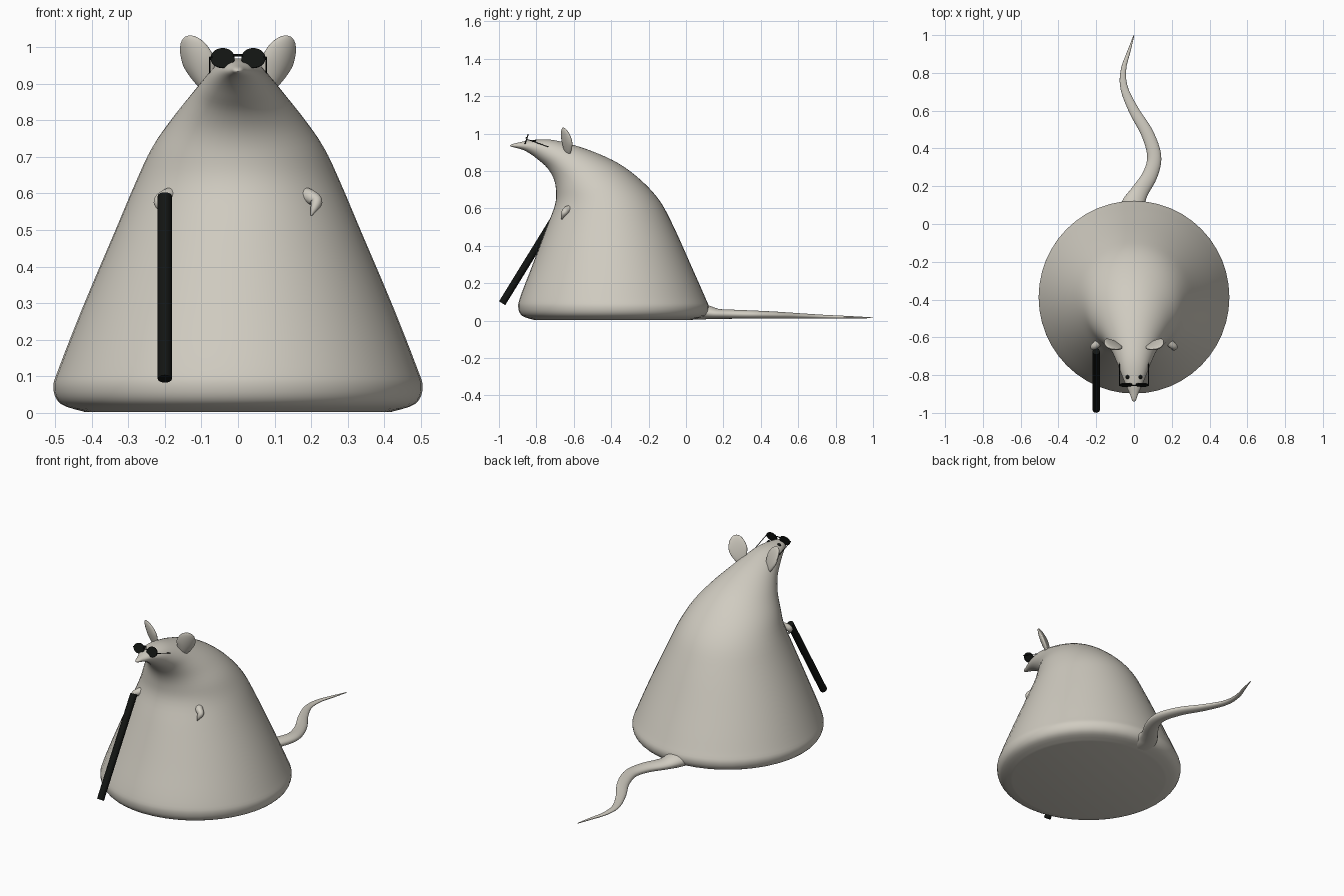
import bpy, bmesh, math
from mathutils import Vector, Matrix

if "Cube" in bpy.data.objects:
    bpy.data.objects.remove(bpy.data.objects["Cube"])


def material(name, rgb):
    m = bpy.data.materials.new(name)
    m.diffuse_color = (*rgb, 1)
    m.use_nodes = True
    m.node_tree.nodes["Principled BSDF"].inputs["Base Color"].default_value = m.diffuse_color
    return m


FUR = material("pale warm grey", (0.63, 0.60, 0.53))
BLACK = material("black", (0.006, 0.007, 0.006))


def finish(name, bm, mat, angle=50):
    bmesh.ops.recalc_face_normals(bm, faces=bm.faces)
    me = bpy.data.meshes.new(name)
    bm.to_mesh(me)
    bm.free()
    ob = bpy.data.objects.new(name, me)
    bpy.context.collection.objects.link(ob)
    me.materials.append(mat)
    bpy.ops.object.select_all(action='DESELECT')
    ob.select_set(True)
    bpy.context.view_layer.objects.active = ob
    bpy.ops.object.shade_smooth_by_angle(angle=math.radians(angle))
    return ob


def smooth_rows(rows, steps):
    """Catmull-Rom interpolation of number rows."""
    out = []
    n = len(rows)
    for i in range(n - 1):
        quads = zip(rows[max(i - 1, 0)], rows[i], rows[i + 1], rows[min(i + 2, n - 1)])
        quads = list(quads)
        for s in range(steps):
            t = s / steps
            out.append([0.5 * (2 * b + (c - a) * t + (2 * a - 5 * b + 4 * c - d) * t * t
                               + (3 * b - a - 3 * c + d) * t ** 3) for a, b, c, d in quads])
    return out + [list(rows[-1])]


def loft(bm, rings):
    """Each ring is (centre, axis_a, axis_b)."""
    sides = 48
    loops = []
    for c, a, b in rings:
        loops.append([bm.verts.new(c + a * math.cos(2 * math.pi * k / sides)
                                   + b * math.sin(2 * math.pi * k / sides))
                      for k in range(sides)])
    for p, q in zip(loops, loops[1:]):
        for k in range(sides):
            j = (k + 1) % sides
            bm.faces.new((p[k], p[j], q[j], q[k]))
    bm.faces.new(loops[0])
    bm.faces.new(loops[-1])


def tube(name, rows, mat):
    """Rows are x, y, z, sideways radius, other radius."""
    rows = smooth_rows(rows, 6)
    pts = [Vector(r[:3]) for r in rows]
    rings = []
    for i, r in enumerate(rows):
        d = (pts[min(i + 1, len(pts) - 1)] - pts[max(i - 1, 0)]).normalized()
        side = d.cross(Vector((0, 0, 1))).normalized()
        rings.append((pts[i], side * r[3], side.cross(d) * r[4]))
    bm = bmesh.new()
    loft(bm, rings)
    return finish(name, bm, mat)


def rod(name, p, q, r, mat, sides=16):
    p, q = Vector(p), Vector(q)
    d = q - p
    bm = bmesh.new()
    bmesh.ops.create_cone(bm, cap_ends=True, segments=sides, radius1=r, radius2=r,
                          depth=d.length,
                          matrix=Matrix.Translation((p + q) / 2)
                          @ d.to_track_quat('Z', 'Y').to_matrix().to_4x4())
    return finish(name, bm, mat)


# Body and head: front y,z / back y,z / half width
sections = [
    (-.81, .003, .03, .003, .42), (-.875, .025, .10, .025, .485),
    (-.897, .07, .122, .07, .505), (-.885, .13, .10, .13, .487),
    (-.82, .30, .025, .30, .42), (-.745, .50, -.065, .50, .335),
    (-.70, .62, -.14, .64, .28), (-.695, .70, -.24, .75, .235),
    (-.71, .765, -.36, .84, .18), (-.745, .82, -.50, .905, .13),
    (-.79, .86, -.63, .947, .095), (-.83, .89, -.73, .968, .07),
    (-.87, .912, -.83, .965, .044), (-.91, .924, -.89, .953, .022),
    (-.932, .929, -.925, .945, .012), (-.94, .934, -.939, .938, .003)]
rings = []
for fy, fz, by, bz, w in smooth_rows(sections, 4):
    f, b = Vector((0, fy, fz)), Vector((0, by, bz))
    rings.append(((f + b) / 2, (b - f) / 2, Vector((w, 0, 0))))
bm = bmesh.new()
loft(bm, rings)
finish("body", bm, FUR)

# Winding tail
tube("tail", [
    (-.01, .05, .05, .085, .045), (0, .11, .045, .062, .038), (.03, .17, .036, .046, .027),
    (.085, .26, .034, .040, .024), (.107, .36, .032, .037, .022),
    (.07, .48, .029, .033, .019), (0, .60, .025, .027, .015),
    (-.052, .72, .021, .020, .011), (-.055, .82, .019, .014, .008),
    (-.025, .92, .017, .008, .005), (0, 1.0, .015, .002, .002)], FUR)

for s, side in ((-1, "right"), (1, "left")):
    # Small paw
    tube(side + "_paw", [
        (s * .165, -.60, .60, .022, .022), (s * .195, -.635, .592, .020, .020),
        (s * .214, -.650, .578, .017, .017), (s * .208, -.660, .558, .010, .010),
        (s * .20, -.663, .54, .002, .002)], FUR)

    # Ear: flattened ball, narrower at the root
    bm = bmesh.new()
    bmesh.ops.create_uvsphere(bm, u_segments=32, v_segments=20, radius=1)
    for v in bm.verts:
        x, y, z = v.co
        k = 1 if z > 0 else 1 + 0.3 * z
        v.co = (x * .050 * k, y * .015 + .010 * x * x - .006, z * .080)
    turn = (Matrix.Rotation(math.radians(28 * s), 4, 'Z')
            @ Matrix.Rotation(math.radians(16), 4, 'X')
            @ Matrix.Rotation(math.radians(14 * s), 4, 'Y'))
    bm.transform(Matrix.Translation((s * .109, -.638, .958)) @ turn)
    finish(side + "_ear", bm, FUR)

    # Eye
    bm = bmesh.new()
    bmesh.ops.create_uvsphere(bm, u_segments=16, v_segments=10, radius=.011,
                              matrix=Matrix.Translation((s * .033, -.81, .956)))
    finish(side + "_eye", bm, BLACK)

    # Dark lens and its temple
    bm = bmesh.new()
    bmesh.ops.create_cone(bm, cap_ends=True, segments=32, radius1=1, radius2=1, depth=1)
    bm.transform(Matrix.Translation((s * .042, -.852, .970))
                 @ Matrix.Rotation(math.radians(72), 4, 'X')
                 @ Matrix.Diagonal((.033, .028, .006, 1)))
    finish(side + "_lens", bm, BLACK)
    rod(side + "_temple", (s * .077, -.857, .972), (s * .077, -.715, .922), .002, BLACK, 8)
    rod(side + "_hinge", (s * .070, -.855, .972), (s * .078, -.857, .972), .002, BLACK, 8)

# Bridge between the lenses
rod("glasses_bridge", (-.014, -.855, .978), (.014, -.855, .978), .003, BLACK, 8)

# Walking cane
rod("cane", (-.20, -.675, .593), (-.20, -.983, .093), .0195, BLACK)
